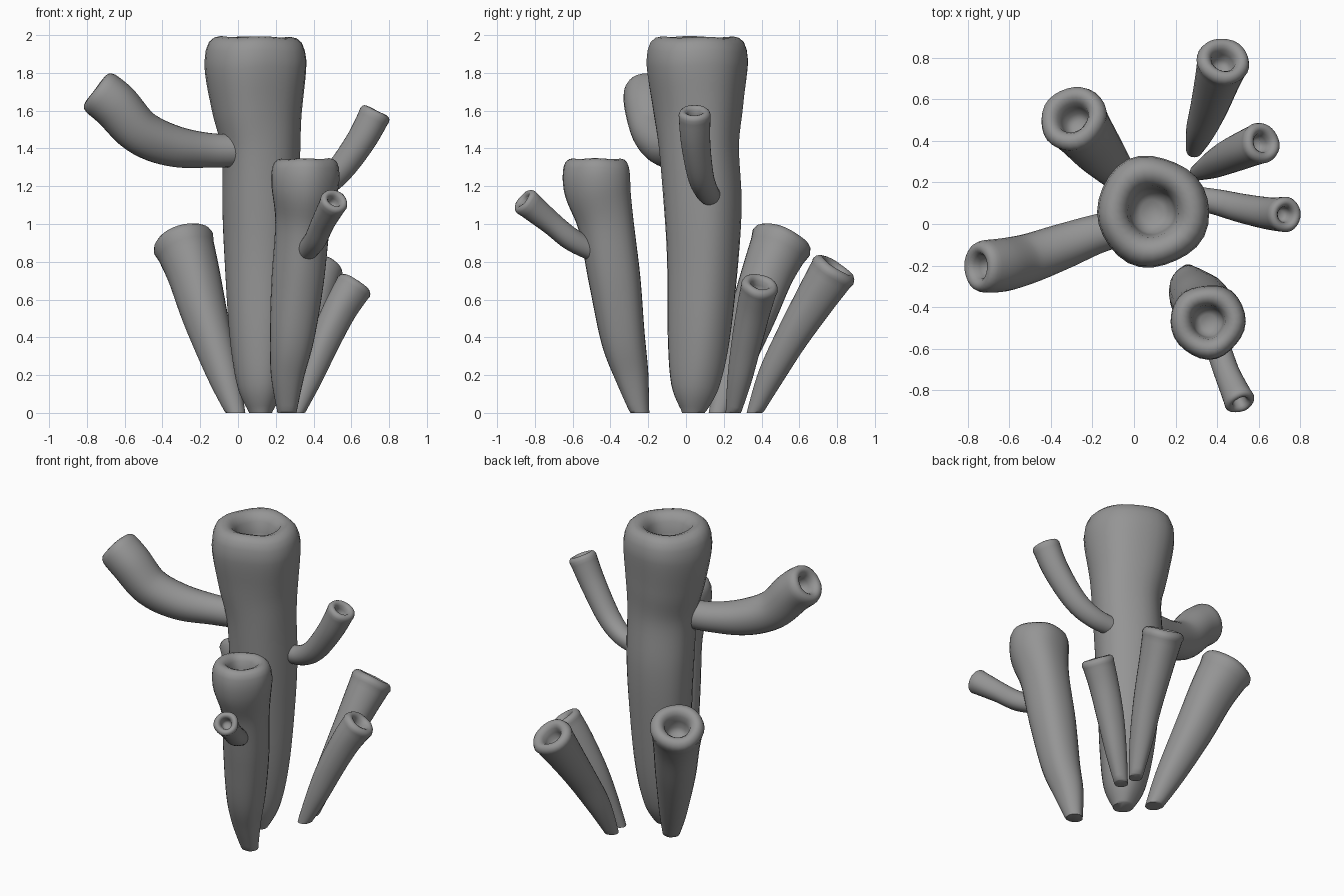
import bpy, bmesh, math, random
from mathutils import Vector

cube = bpy.data.objects.get("Cube")
if cube:
    bpy.data.objects.remove(cube, do_unlink=True)

grey = bpy.data.materials.new("sponge_grey")
grey.use_nodes = True
colour = (0.3, 0.3, 0.3, 1)
grey.diffuse_color = colour
grey.node_tree.nodes["Principled BSDF"].inputs["Base Color"].default_value = colour

SEGMENTS = 28
STEPS = 6
UP = Vector((0, 0, 1))
# Lip and cavity: (offset along axis, radius), both in tube radii
LIP = [(-0.28, 1.0), (-0.12, 0.94), (-0.03, 0.84), (0, 0.72), (-0.05, 0.58),
       (-0.2, 0.47), (-0.45, 0.42), (-0.75, 0.38), (-0.9, 0.22)]


def spline(points, i, t):
    """Catmull-Rom interpolation through (x, y, z, radius) points."""
    last = len(points) - 1
    a, b, c, d = (Vector(points[min(max(k, 0), last)]) for k in range(i - 1, i + 3))
    return (b * 2 + (c - a) * t + (a * 2 - b * 5 + c * 4 - d) * t ** 2
            + (b * 3 - a - c * 3 + d) * t ** 3) / 2


def tube(name, points, lump, grounded=True):
    """Sweep a lumpy tube along points; the last point is the rim centre."""
    random.seed(name)
    phase = [random.uniform(0, math.tau) for _ in range(4)]
    samples = [spline(points, i, s / STEPS)
               for i in range(len(points) - 1) for s in range(STEPS)]
    end = Vector(points[-1])
    centre, radius = end.xyz, end.w
    axis = (centre - samples[-2].xyz).normalized()
    # Drop samples that would reach into the lip
    samples = [p for p in samples if (centre - p.xyz).dot(axis) > 0.4 * radius]
    rings = []
    for k, p in enumerate(samples):
        ahead = samples[min(k + 1, len(samples) - 1)].xyz
        behind = samples[max(k - 1, 0)].xyz
        direction = UP if grounded and k == 0 else (ahead - behind).normalized()
        rings.append((p.xyz, direction, p.w))
    rings += [(centre + axis * o * radius, axis, r * radius) for o, r in LIP]

    bm = bmesh.new()
    loops = []
    for k, (pos, direction, r) in enumerate(rings):
        turn = UP.rotation_difference(direction)
        v = k / len(rings) * 5
        loop = []
        for s in range(SEGMENTS):
            a = math.tau * s / SEGMENTS
            bump = 1 + lump * (math.sin(3 * a + phase[0] + v * 0.6)
                               + 0.6 * math.sin(5 * a + phase[1] - v)
                               + 0.4 * math.sin(2 * a + phase[2] + v * 3))
            wave = lump * 0.8 * r * math.sin(4 * a + phase[3])
            co = pos + turn @ Vector((math.cos(a) * r * bump, math.sin(a) * r * bump, wave))
            if grounded:
                co.z = 0 if k == 0 else max(co.z, 0)
            loop.append(bm.verts.new(co))
        loops.append(loop)
    for low, high in zip(loops, loops[1:]):
        for s in range(SEGMENTS):
            n = (s + 1) % SEGMENTS
            bm.faces.new((low[s], low[n], high[n], high[s]))
    bm.faces.new(reversed(loops[0]))
    bm.faces.new(loops[-1])
    mesh = bpy.data.meshes.new(name)
    bm.to_mesh(mesh)
    bm.free()
    obj = bpy.data.objects.new(name, mesh)
    bpy.context.collection.objects.link(obj)
    mesh.materials.append(grey)
    bpy.ops.object.select_all(action='DESELECT')
    obj.select_set(True)
    bpy.context.view_layer.objects.active = obj
    bpy.ops.object.shade_smooth_by_angle(angle=math.radians(60))


# Tall central tube
tube("main_tube", [(.12, .04, 0, .06), (.12, .05, .14, .125), (.12, .07, .4, .165),
                   (.12, .09, .8, .19), (.12, .09, 1.1, .205), (.12, .07, 1.4, .21),
                   (.1, .065, 1.62, .24), (.09, .06, 1.83, .268), (.09, .06, 1.99, .262)], .022)

# Tubes rising from the ground
tube("front_tube", [(.26, -.245, 0, .05), (.265, -.29, .2, .09), (.29, -.335, .4, .118),
                    (.32, -.375, .7, .138), (.345, -.42, 1, .147),
                    (.355, -.465, 1.2, .178), (.355, -.47, 1.345, .175)], .022)
tube("back_right_tube", [(-.01, .17, 0, .05), (-.075, .24, .2, .085), (-.17, .35, .5, .12),
                         (-.24, .44, .75, .14), (-.305, .525, .94, .165)], .015)
tube("back_tube", [(.29, .36, 0, .04), (.32, .45, .2, .07), (.36, .56, .4, .088),
                   (.4, .69, .61, .108), (.435, .8, .78, .128)], .015)
tube("back_left_tube", [(.31, .25, 0, .04), (.38, .285, .18, .065), (.45, .32, .36, .08),
                        (.54, .36, .55, .09), (.625, .395, .69, .1)], .015)

# Side branches
tube("front_branch", [(.365, -.5, .86, .055), (.41, -.61, .92, .06), (.45, -.72, 1.01, .062),
                      (.515, -.865, 1.13, .075)], .015, False)
tube("right_branch", [(.05, 0, 1.39, .085), (-.15, -.04, 1.39, .092), (-.35, -.11, 1.415, .11),
                      (-.52, -.17, 1.49, .12), (-.65, -.2, 1.63, .128),
                      (-.755, -.205, 1.715, .125)], .01, False)
tube("left_branch", [(.27, .13, 1.15, .055), (.4, .105, 1.18, .062), (.52, .075, 1.265, .07),
                     (.65, .05, 1.44, .078), (.735, .045, 1.6, .085)], .01, False)
